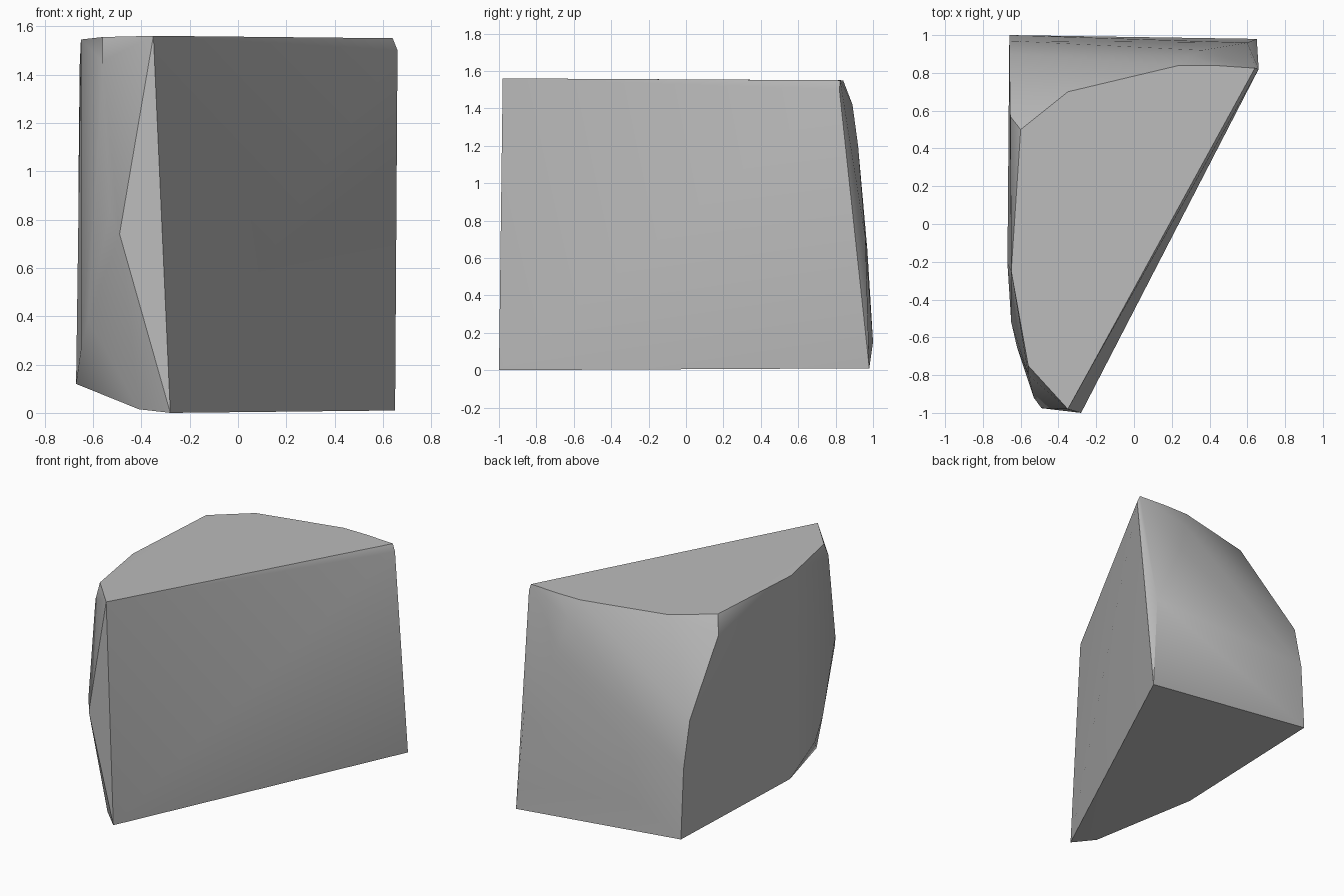
import bpy
import bmesh
import math

cube = bpy.data.objects.get("Cube")
if cube:
    bpy.data.objects.remove(cube, do_unlink=True)

# One plain stone colour
stone = bpy.data.materials.new("stone_grey")
stone.use_nodes = True
grey = (0.5, 0.5, 0.5, 1)
stone.diffuse_color = grey
stone.node_tree.nodes["Principled BSDF"].inputs["Base Color"].default_value = grey

# Corners of the broken block, grouped by side
top_rim = [(-.35, -.98, 1.56), (-.56, -.75, 1.555), (-.65, -.25, 1.545),
           (-.60, .50, 1.545), (-.35, .70, 1.55), (.24, .84, 1.55),
           (.42, .84, 1.55), (.64, .825, 1.55)]
base_rim = [(-.28, -1, 0), (-.41, -.88, .015), (-.67, -.21, .12),
            (-.66, 1, .15), (.65, .98, .01)]
left_chips = [(-.49, -.975, .74), (-.53, -.92, .83), (-.56, -.80, 1.455),
              (-.62, -.65, .385), (-.65, -.52, .26)]
back_bulge = [(-.66, .97, .64), (-.66, .90, .96), (-.655, .57, 1.437),
              (.30, .89, 1.42), (.36, .92, 1.2), (.60, .96, .70),
              (.66, .82, 1.5)]

# Wrap the corners in a convex shell
bm = bmesh.new()
for corner in top_rim + base_rim + left_chips + back_bulge:
    bm.verts.new(corner)
hull = bmesh.ops.convex_hull(bm, input=bm.verts[:])
loose = [v for v in bm.verts if not v.link_faces]
bmesh.ops.delete(bm, geom=loose, context='VERTS')
bmesh.ops.dissolve_limit(bm, angle_limit=math.radians(1.5),
                         verts=bm.verts[:], edges=bm.edges[:])
bmesh.ops.recalc_face_normals(bm, faces=bm.faces[:])
mesh = bpy.data.meshes.new("rock_fragment")
bm.to_mesh(mesh)
bm.free()
mesh.materials.append(stone)

rock = bpy.data.objects.new("rock_fragment", mesh)
bpy.context.collection.objects.link(rock)

# Soft shading on the rounded back, crisp broken edges
bpy.ops.object.select_all(action='DESELECT')
rock.select_set(True)
bpy.context.view_layer.objects.active = rock
bpy.ops.object.shade_smooth_by_angle(angle=math.radians(30))
